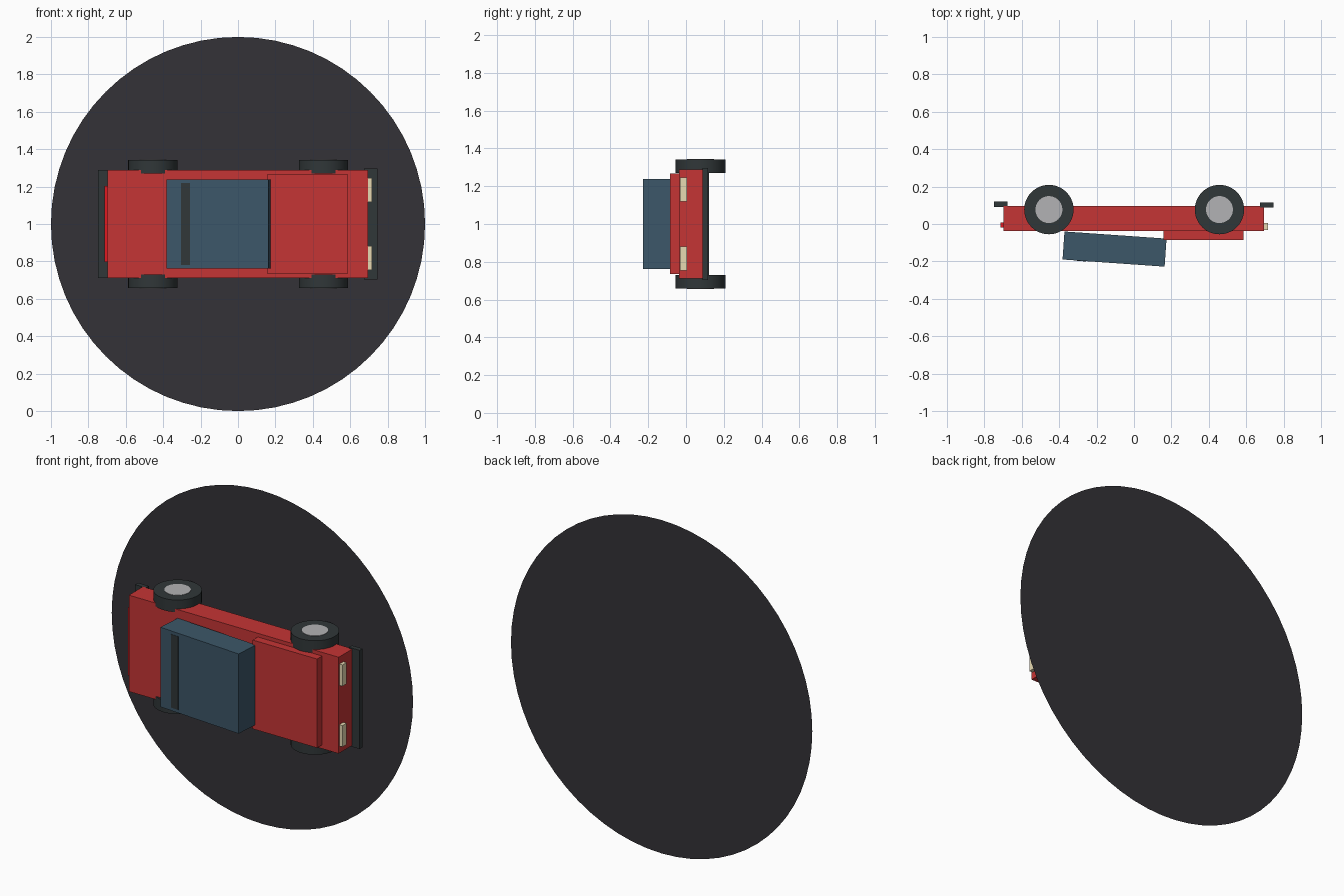
import bpy, math

if "Cube" in bpy.data.objects:
    bpy.data.objects.remove(bpy.data.objects["Cube"])


def mat(name, r, g, b):
    m = bpy.data.materials.new(name)
    m.diffuse_color = (r, g, b, 1)
    m.use_nodes = True
    m.node_tree.nodes["Principled BSDF"].inputs["Base Color"].default_value = m.diffuse_color
    return m


RED = mat("red_paint", 0.56, 0.035, 0.035)
GLASS = mat("blue_glass", 0.045, 0.095, 0.14)
DARK = mat("dark_rubber", 0.03, 0.038, 0.04)
HUB = mat("hub_grey", 0.45, 0.45, 0.46)
LAMP = mat("lamp_cream", 0.8, 0.7, 0.45)
TAIL = mat("tail_red", 0.75, 0.01, 0.015)
PLATE = mat("plate_dark", 0.034, 0.032, 0.038)


def finish(name, m):
    o = bpy.context.object
    o.name = name
    o.data.materials.append(m)
    return o


def box(name, x, y, z, m, turn=0):
    """Box from (min, max) ranges, optionally turned about z."""
    r = (x, y, z)
    bpy.ops.mesh.primitive_cube_add(size=1, location=[(a + b) / 2 for a, b in r])
    o = finish(name, m)
    o.scale = [b - a for a, b in r]
    o.rotation_euler.z = math.radians(turn)
    return o


def disc(name, x, y, z, radius, depth, m):
    bpy.ops.mesh.primitive_cylinder_add(vertices=48, radius=radius, depth=depth, location=(x, y, z))
    o = finish(name, m)
    bpy.ops.object.shade_smooth_by_angle(angle=math.radians(30))
    return o


# Upright round ground plate behind the car
bpy.ops.mesh.primitive_circle_add(vertices=64, radius=1, fill_type='NGON',
                                  location=(0, 0.231, 1), rotation=(math.pi / 2, 0, 0))
finish("ground_plate", PLATE)

# Body and bonnet (car roof points to -y, nose to +x)
box("body", (-0.698, 0.695), (-0.038, 0.095), (0.711, 1.289), RED)
box("bonnet", (0.158, 0.585), (-0.086, -0.03), (0.734, 1.267), RED)

# Tilted cabin and its dark rear strip
box("cabin", (-0.3775, 0.1695), (-0.209, -0.059), (0.761, 1.239), GLASS, -4)
box("cabin_strip", (-0.305, -0.257), (-0.1985, -0.18), (0.78, 1.22), DARK, -4)

# Bumpers
box("front_bumper", (0.675, 0.746), (0.087, 0.116), (0.704, 1.296), DARK)
box("rear_bumper", (-0.748, -0.677), (0.092, 0.121), (0.711, 1.289), DARK)

# Lights
box("tail_light", (-0.715, -0.69), (-0.02, 0.009), (0.797, 1.203), TAIL)
for side, s in (("left", 1), ("right", -1)):
    z = sorted((1 + s * 0.118, 1 + s * 0.246))
    box(side + "_headlight", (0.69, 0.716), (-0.032, 0.006), z, LAMP)

# Wheels with hub caps
for end, x in (("rear", -0.455), ("front", 0.457)):
    for side, s in (("left", 1), ("right", -1)):
        disc(f"{end}_{side}_wheel", x, 0.077, 1 + s * 0.306, 0.132, 0.072, DARK)
        disc(f"{end}_{side}_hub", x, 0.077, 1 + s * 0.307, 0.072, 0.074, HUB)
